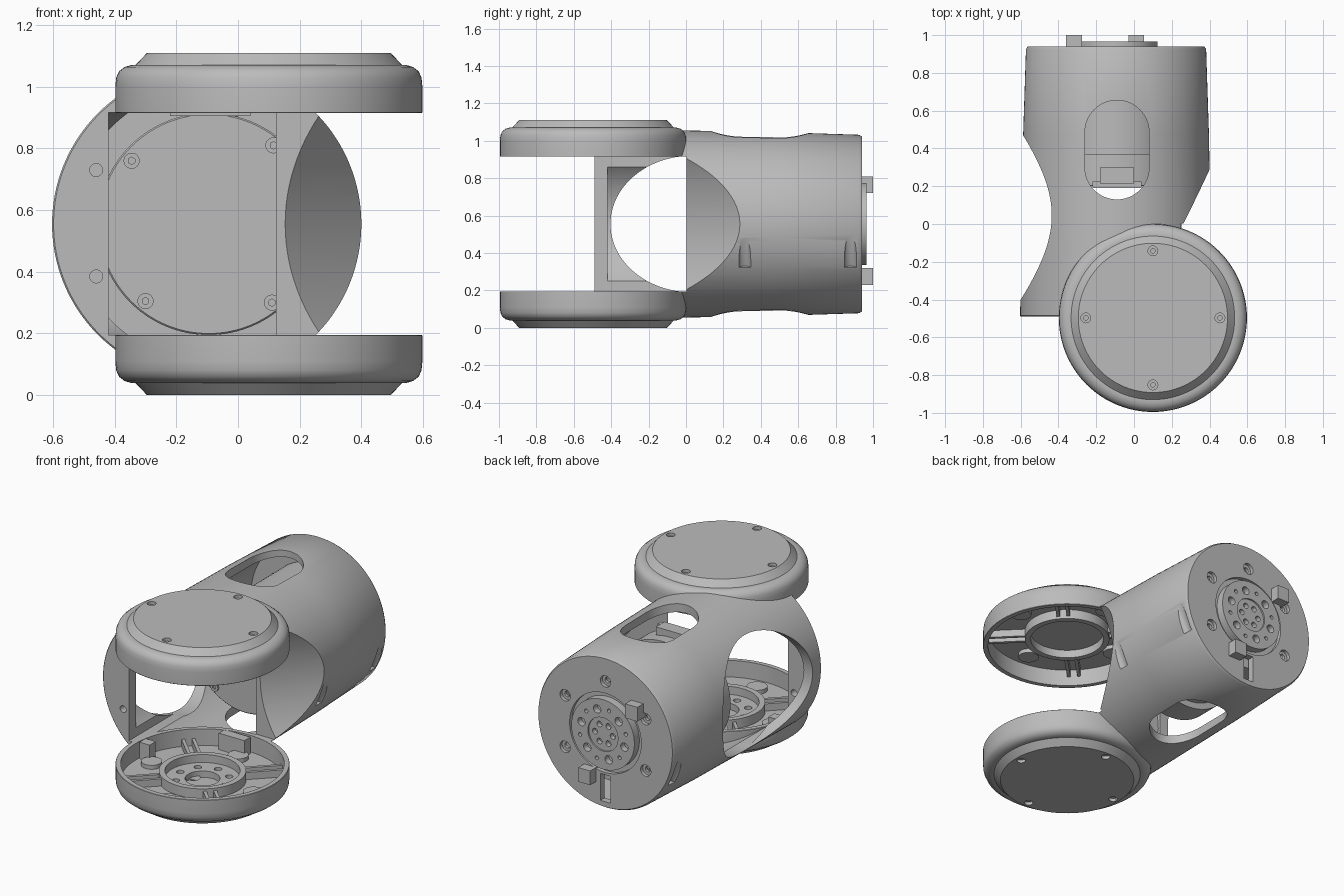
import bpy, bmesh, math
from mathutils import Vector, Matrix

old = bpy.data.objects.get("Cube")
if old:
    bpy.data.objects.remove(old)

grey = bpy.data.materials.new("matte grey")
grey.use_nodes = True
grey.diffuse_color = (0.5, 0.5, 0.5, 1)
grey.node_tree.nodes["Principled BSDF"].inputs["Base Color"].default_value = (0.5, 0.5, 0.5, 1)

CX, CZ = -0.095, 0.555        # tube axis, running along y
JX, JY = 0.10, -0.497         # joint axis, running along z
TO_Y = Matrix.Rotation(-math.pi / 2, 4, 'X')


def finish(name, bm):
    bmesh.ops.recalc_face_normals(bm, faces=bm.faces)
    mesh = bpy.data.meshes.new(name)
    bm.to_mesh(mesh)
    bm.free()
    mesh.materials.append(grey)
    ob = bpy.data.objects.new(name, mesh)
    bpy.context.collection.objects.link(ob)
    return ob


def lathe(name, profile, matrix, steps=96):
    """Spin (radius, height) points around the local z axis."""
    bm = bmesh.new()
    vs = [bm.verts.new((r, 0, h)) for r, h in profile]
    es = [bm.edges.new(p) for p in zip(vs, vs[1:])]
    bmesh.ops.spin(bm, geom=vs + es, cent=(0, 0, 0), axis=(0, 0, 1),
                   angle=2 * math.pi, steps=steps)
    bmesh.ops.remove_doubles(bm, verts=bm.verts, dist=1e-5)
    bmesh.ops.transform(bm, matrix=matrix, verts=bm.verts)
    return finish(name, bm)


def rod_mesh(r, a, b, seg=48):
    a, b = Vector(a), Vector(b)
    m = Matrix.Translation((a + b) / 2) @ (b - a).to_track_quat('Z', 'Y').to_matrix().to_4x4()
    bm = bmesh.new()
    bmesh.ops.create_cone(bm, cap_ends=True, segments=seg, radius1=r, radius2=r,
                          depth=(b - a).length, matrix=m)
    return bm


def rod(name, r, a, b, seg=48):
    return finish(name, rod_mesh(r, a, b, seg))


def box(name, lo, hi, turn=None):
    lo, hi = Vector(lo), Vector(hi)
    bm = bmesh.new()
    bmesh.ops.create_cube(bm, size=1, matrix=Matrix.Translation((lo + hi) / 2)
                          @ Matrix.Diagonal((*(hi - lo), 1)))
    if turn:
        bmesh.ops.transform(bm, matrix=turn, verts=bm.verts)
    return finish(name, bm)


def cut(ob, *cutters):
    """Subtract each cutter in turn and remove it."""
    for c in cutters:
        mod = ob.modifiers.new("cut", 'BOOLEAN')
        mod.operation, mod.solver, mod.object = 'DIFFERENCE', 'EXACT', c
        bpy.context.view_layer.update()
        dg = bpy.context.evaluated_depsgraph_get()
        new = bpy.data.meshes.new_from_object(ob.evaluated_get(dg))
        ob.modifiers.clear()
        ob.data = new
        bpy.data.objects.remove(c)


def ring(n, r, start=0.0):
    for i in range(n):
        a = math.radians(start) + 2 * math.pi * i / n
        yield a, r * math.cos(a), r * math.sin(a)


# Main tube: slightly tapered, with a softened back edge
body = lathe("tube_body", [(0, -0.49), (0.503, -0.49), (0.508, -0.485), (0.492, 0.47),
                           (0.477, 0.925), (0.468, 0.94), (0, 0.94)],
             Matrix.Translation((CX, 0, CZ)) @ TO_Y, 128)

# Bore, trimmed along the slanted side wall
bm = rod_mesh(0.445, (CX, -0.42, CZ), (CX, 0.90, CZ), 128)
res = bmesh.ops.bisect_plane(bm, geom=bm.verts[:] + bm.edges[:] + bm.faces[:],
                             plane_co=(0.12, 0, CZ), plane_no=(0.756, -0.655, 0), clear_outer=True)
bmesh.ops.holes_fill(bm, edges=[e for e in bm.edges if e.is_boundary])
bore = finish("bore_cutter", bm)

# Oval side window
bm = rod_mesh(1, (-1.0, 0, 0), (-0.2, 0, 0), 96)
for v in bm.verts:
    v.co = (v.co.x, 0.033 + 0.437 * v.co.y, CZ + 0.365 * v.co.z)
window = finish("window_cutter", bm)

# Rounded slot through top and bottom
bm = rod_mesh(0.17, (-0.09, 0, -0.5), (-0.09, 0, 1.6), 64)
for v in bm.verts:
    v.co.y += 0.485 if v.co.y > 0 else 0.30
slot = finish("slot_cutter", bm)

# Concave scoop on the slanted side
p, d, n = Vector((0.15, 0, CZ)), Vector((0.655, 0.756, 0)), Vector((0.756, -0.655, 0))
scoop = rod("scoop_cutter", 0.785, p + n * 0.785 - d * 0.4, p + n * 0.785 + d * 1.2, 160)

cut(body, bore, window, slot, scoop,
    box("yoke_cutter", (-0.42, -1.2, 0.195), (1.2, 0.003, 0.917)),
    rod("tray_cutter", 0.475, (JX, JY, 0.07), (JX, JY, 1.04), 96))

# Flange holes, teardrop screw pockets and back face details
for z in (0.73, 0.385):
    cut(body, rod("hole_cutter", 0.021, (-0.46, -0.6, z), (-0.46, -0.3, z), 24))
for s, y, inset in ((1, 0.315, 0), (1, 0.88, 0.02), (-1, 0.88, 0.02)):
    a = Vector((CX + s * (0.452 - inset), y, 0.315))
    cut(body, rod("pocket_cutter", 0.036, a, a + Vector((s * 0.21, 0, 0.45)), 32))
cut(body, rod("groove_cutter", 0.25, (CX, 0.915, CZ), (CX, 1.1, CZ), 96))
for a, x, z in ring(6, 0.325, 30):
    if abs(math.degrees(a) - 270) > 1:
        cut(body, rod("screw_cutter", 0.036, (CX + x, 0.918, CZ + z), (CX + x, 1.1, CZ + z), 32))
        cut(body, rod("screw_cutter", 0.018, (CX + x, 0.87, CZ + z), (CX + x, 1.1, CZ + z), 16))
cut(body, box("notch_cutter", (CX - 0.035, 0.88, 0.12), (CX + 0.035, 1.1, 0.29)))

# Output hub with bolt circles
hub = rod("output_hub", 0.22, (CX, 0.89, CZ), (CX, 0.965, CZ), 96)
cut(hub, rod("centre_cutter", 0.105, (CX, 0.955, CZ), (CX, 1.1, CZ), 64))
for count, radius, size, start in ((6, 0.062, 0.018, 0), (6, 0.155, 0.026, 15), (6, 0.165, 0.012, 45)):
    for a, x, z in ring(count, radius, start):
        cut(hub, rod("bolt_cutter", size, (CX + x, 0.925, CZ + z), (CX + x, 1.1, CZ + z), 20))

# Two stop tabs on the back
box("upper_stop_tab", (-0.36, 0.91, 0.72), (-0.275, 1.0, 0.81))
box("lower_stop_tab", (-0.03, 0.91, 0.23), (0.053, 1.0, 0.32))

# Motor inside the tube, with face screws and a bracket
lathe("motor", [(0, 0.20), (0.355, 0.20), (0.36, 0.205), (0.36, 0.37), (0.32, 0.37),
                (0.32, 0.89), (0, 0.89)], Matrix.Translation((CX, 0, CZ)) @ TO_Y)
for x, z in ((-0.345, 0.76), (0.115, 0.81), (-0.30, 0.305), (0.11, 0.30)):
    head = rod("motor_screw", 0.026, (x, 0.19, z), (x, 0.21, z), 24)
    cut(head, rod("socket_cutter", 0.012, (x, 0.1, z), (x, 0.2, z), 6))
box("bracket_plate", (-0.22, 0.19, 0.905), (0.04, 0.225, 0.935))
box("bracket_block", (-0.18, 0.215, 0.88), (0.0, 0.30, 0.955))

# Joint discs: shallow trays facing each other
profile = [(0, 0), (0.395, 0), (0.433, 0.04), (0.448, 0.04), (0.468, 0.046), (0.486, 0.06),
           (0.495, 0.08), (0.498, 0.11), (0.498, 0.193), (0.496, 0.195), (0.468, 0.195),
           (0.468, 0.09), (0.25, 0.09), (0.25, 0.15), (0.215, 0.15), (0.215, 0.10), (0, 0.10)]
for side in ("lower", "upper"):
    flip = side == "upper"

    def h(z):
        return 1.11 - z if flip else z

    def block(name, x0, x1, y0, y1, z0, z1, turn=0):
        m = Matrix.Translation((JX, JY, 0)) @ Matrix.Rotation(turn, 4, 'Z')
        box(f"{side}_{name}", (x0, y0, min(h(z0), h(z1))), (x1, y1, max(h(z0), h(z1))), m)

    disc = lathe(f"{side}_joint_disc", [(r, h(z)) for r, z in profile],
                 Matrix.Translation((JX, JY, 0)))
    # Cap screws and the bosses behind them
    for a, x, y in ring(4, 0.355):
        x, y = JX + x, JY + y
        cut(disc, rod("screw_cutter", 0.026, (x, y, h(-0.1)), (x, y, h(0.02)), 24),
            rod("screw_cutter", 0.012, (x, y, h(-0.1)), (x, y, h(0.05)), 12))
        rod(f"{side}_boss", 0.06, (x, y, h(0.08)), (x, y, h(0.115)), 32)
    # Diagonal ribs between the hub ring and the rim
    for a, x, y in ring(4, 1, 45):
        for off in (-0.03, 0.03):
            block("rib", 0.235, 0.475, off - 0.01, off + 0.01, 0.08, 0.135, a)
    # Bolt circle in the lower hub
    if not flip:
        cut(disc, rod("centre_cutter", 0.10, (JX, JY, 0.06), (JX, JY, 0.3), 64))
        for a, x, y in ring(8, 0.155):
            cut(disc, rod("bolt_cutter", 0.022, (JX + x, JY + y, 0.06), (JX + x, JY + y, 0.3), 20))
        block("left_stop", -0.46, -0.39, 0.03, 0.09, 0.08, 0.194)
        block("rear_stop", -0.16, 0.02, 0.39, 0.45, 0.08, 0.194)

# Smooth shading with sharp edges kept
for ob in bpy.context.collection.objects:
    if ob.type == 'MESH' and grey.name in ob.data.materials:
        bpy.ops.object.select_all(action='DESELECT')
        ob.select_set(True)
        bpy.context.view_layer.objects.active = ob
        bpy.ops.object.shade_smooth_by_angle(angle=math.radians(30))
